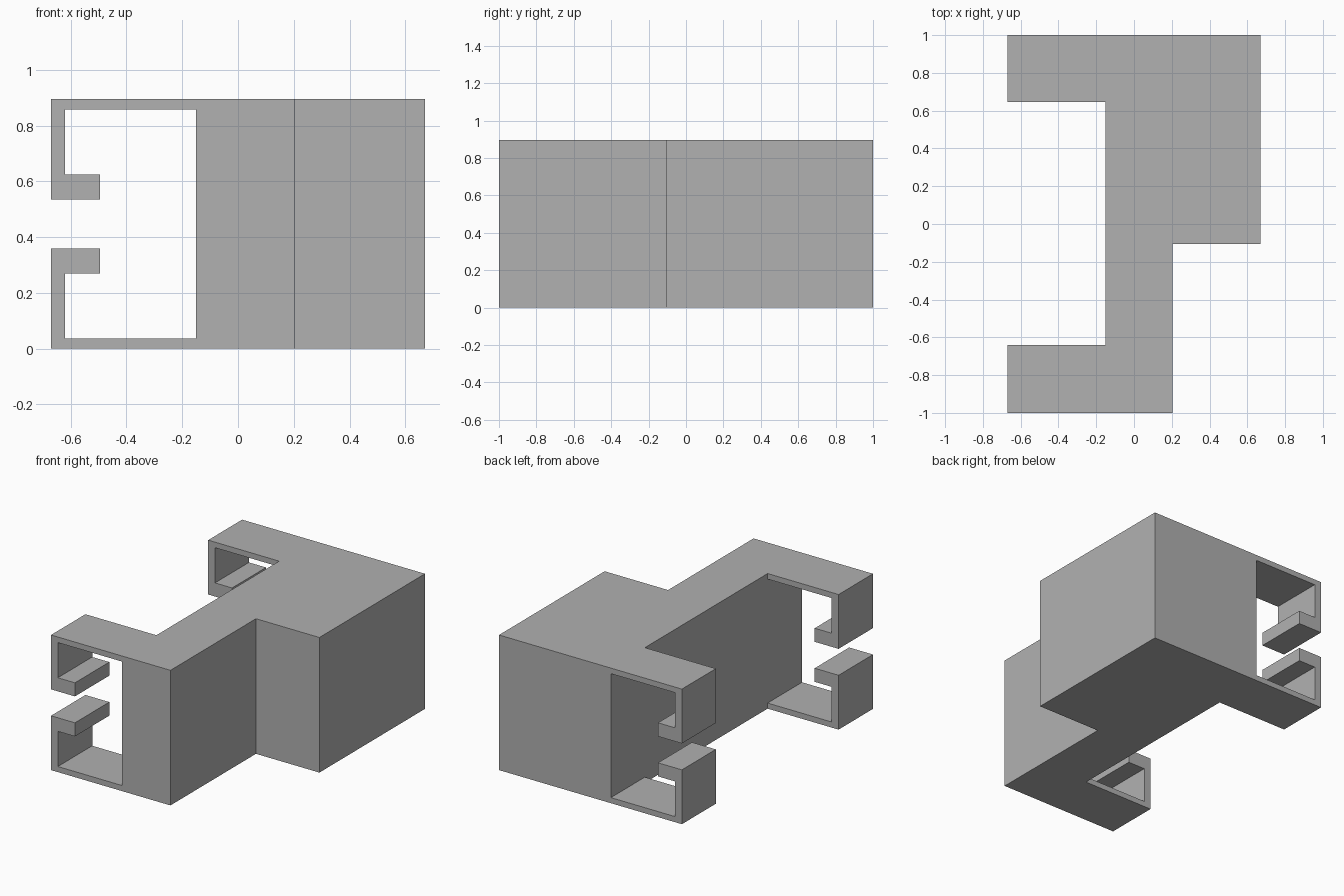
import bpy
import bmesh
from mathutils import Vector

cube = bpy.data.objects.get("Cube")
if cube:
    bpy.data.objects.remove(cube, do_unlink=True)

grey = bpy.data.materials.new("mid_grey")
grey.use_nodes = True
colour = (0.44, 0.44, 0.44, 1)
grey.diffuse_color = colour
grey.node_tree.nodes["Principled BSDF"].inputs["Base Color"].default_value = colour

HEIGHT = 0.895
LEFT, RIGHT, FACE = 0.67, -0.67, -0.15


def extrude_profile(name, points, direction):
    """Make a solid prism from a flat outline."""
    bm = bmesh.new()
    face = bm.faces.new([bm.verts.new(p) for p in points])
    result = bmesh.ops.extrude_face_region(bm, geom=[face], use_keep_orig=True)
    verts = [g for g in result["geom"] if isinstance(g, bmesh.types.BMVert)]
    bmesh.ops.translate(bm, verts=verts, vec=Vector(direction))
    bmesh.ops.recalc_face_normals(bm, faces=bm.faces)
    mesh = bpy.data.meshes.new(name)
    bm.to_mesh(mesh)
    bm.free()
    mesh.materials.append(grey)
    obj = bpy.data.objects.new(name, mesh)
    bpy.context.collection.objects.link(obj)
    return obj


# Stepped solid body
plan = [(FACE, -1), (0.205, -1), (0.205, -0.105), (LEFT, -0.105), (LEFT, 1), (FACE, 1)]
extrude_profile("body", [(x, y, 0) for x, y in plan], (0, 0, HEIGHT))

# Hooked arms: flat arm, thin outer wall and thick inward lip
hook = [(FACE, 0), (RIGHT, 0), (RIGHT, 0.36), (-0.495, 0.36),
        (-0.495, 0.27), (-0.62, 0.27), (-0.62, 0.037), (FACE, 0.037)]
for end, y, depth in (("front", -1, 0.36), ("back", 0.645, 0.355)):
    for level in ("lower", "upper"):
        points = [(x, y, z if level == "lower" else HEIGHT - z) for x, z in hook]
        extrude_profile(f"{end}_{level}_hook", points, (0, depth, 0))
